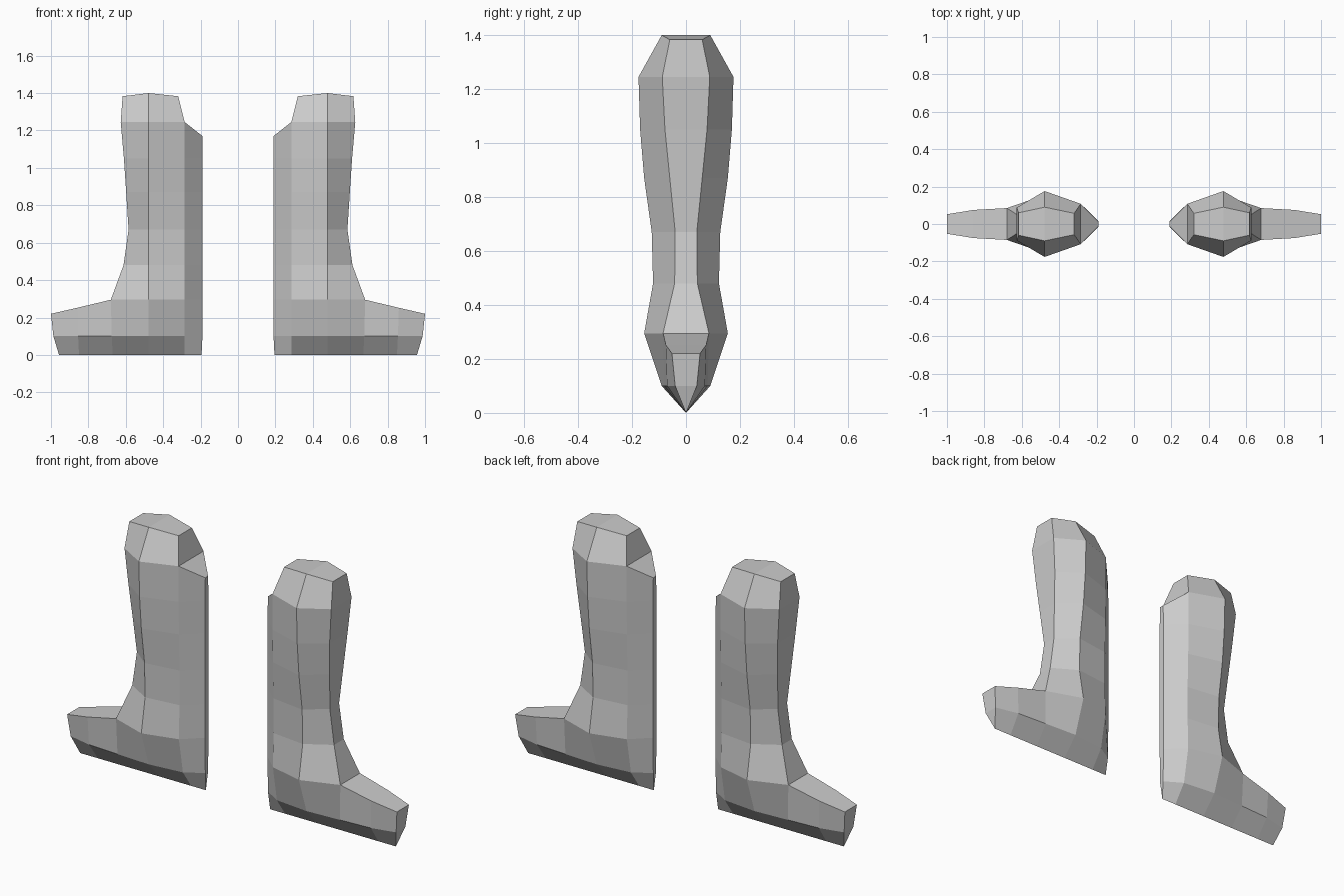
import bpy, bmesh

if "Cube" in bpy.data.objects:
    bpy.data.objects.remove(bpy.data.objects["Cube"])

# Row heights shared by the leg columns: sole ridge, sole edge, ankle ... crown
Z = [0, 0.1, 0.295, 0.48, 0.67, 0.87, 1.05, 1.245, 1.39]

# Each column runs from the sole upward: x positions and half widths per row
inner_x = [0.195] + [0.19] * 7
inner_w = [0, 0.012, 0.016, 0.016, 0.016, 0.016, 0.016, 0.012]
side_x = [0.285] * 8 + [0.32]
side_w = [0, 0.07, 0.105, 0.1, 0.1, 0.105, 0.108, 0.108, 0.057]
mid_x = [0.478] * 9
mid_w = [0, 0.09, 0.155, 0.122, 0.127, 0.155, 0.17, 0.176, 0.09]
outer_x = [0.67, 0.675, 0.68, 0.612, 0.585, 0.598, 0.61, 0.627, 0.617]
outer_w = [0, 0.08, 0.085, 0.042, 0.04, 0.06, 0.078, 0.088, 0.06]


def column(xs, ws, zs):
    return list(zip(xs, ws, zs))


columns = [
    column(inner_x, inner_w, Z[:7] + [1.17]),
    column(side_x, side_w, Z[:8] + [1.383]),
    column(mid_x, mid_w, Z[:8] + [1.40]),
    column(outer_x, outer_w, Z[:8] + [1.383]),
    # Foot columns out to the toe
    column([0.85, 0.855, 0.86], [0, 0.07, 0.075], [0, 0.1, 0.252]),
    column([0.957, 0.987, 1.0], [0, 0.04, 0.052], [0, 0.1, 0.22]),
]

bm = bmesh.new()
sheets = [[[bm.verts.new((x, s * w, z)) for x, w, z in col] for col in columns]
          for s in (-1, 1)]

# Front and back skins
for sheet in sheets:
    for a, b in zip(sheet, sheet[1:]):
        for r in range(min(len(a), len(b)) - 1):
            bm.faces.new((a[r], b[r], b[r + 1], a[r + 1]))

# Narrow band joining the skins: inner edge, crown, shin, foot top, toe
rim = [(0, r) for r in range(8)] + [(1, 7), (1, 8), (2, 8)]
rim += [(3, r) for r in range(8, 1, -1)] + [(4, 2), (5, 2), (5, 1), (5, 0)]
f, k = sheets
for (c, r), (d, q) in zip(rim, rim[1:]):
    bm.faces.new((f[c][r], f[d][q], k[d][q], k[c][r]))

bmesh.ops.remove_doubles(bm, verts=bm.verts, dist=0.0005)
bmesh.ops.recalc_face_normals(bm, faces=bm.faces)

mesh = bpy.data.meshes.new("boots")
bm.to_mesh(mesh)
bm.free()
boots = bpy.data.objects.new("boots", mesh)
bpy.context.collection.objects.link(boots)

# Second boot
mirror = boots.modifiers.new("Mirror", 'MIRROR')
mirror.use_axis[0] = True
